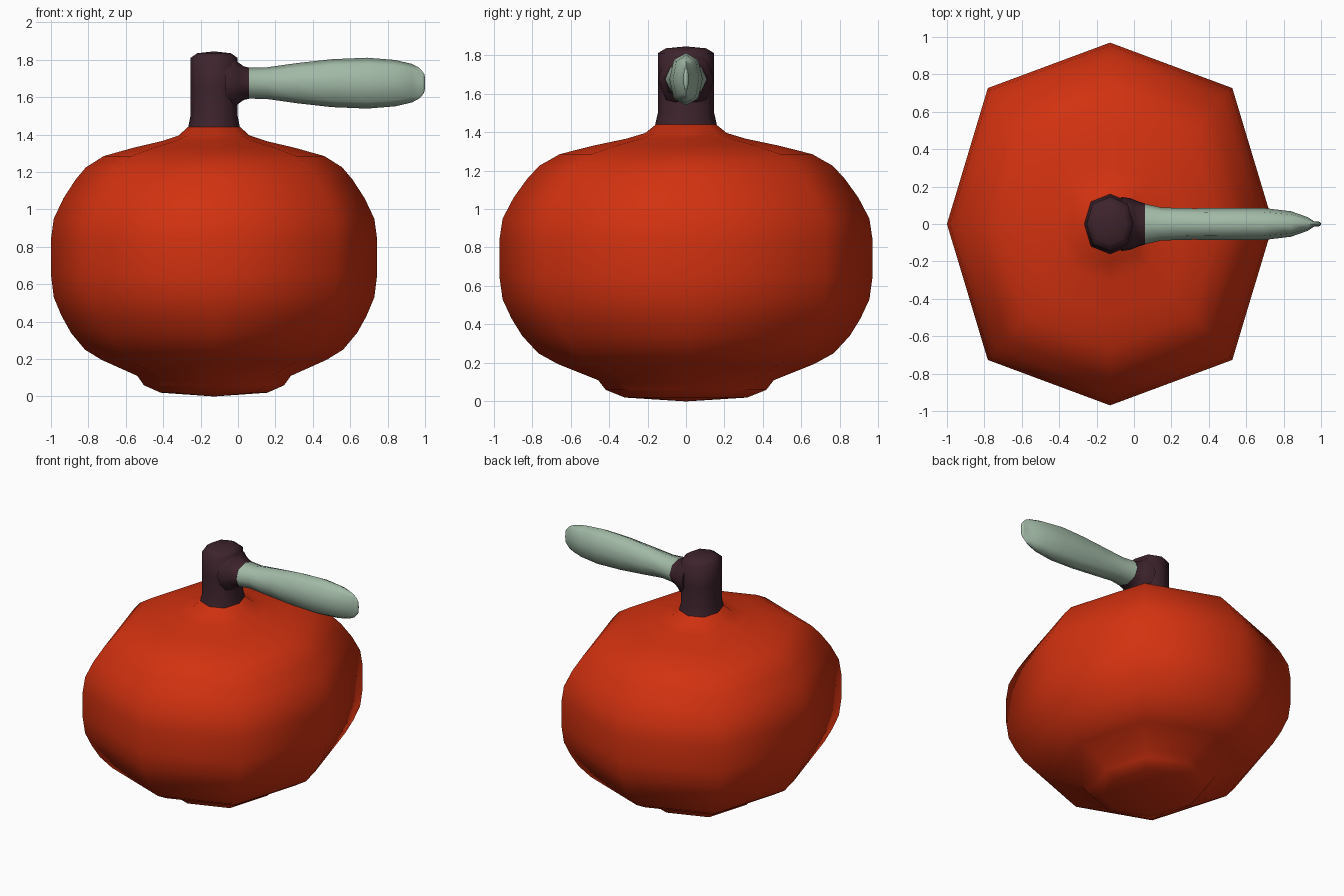
import bpy, bmesh, math
from mathutils import Vector

if "Cube" in bpy.data.objects:
    bpy.data.objects.remove(bpy.data.objects["Cube"])

SIDES = 8
AXIS_X = -0.128    # vertical axis of body and stem
ARM_Z = 1.675      # height of the handle axis


def material(name, rgb):
    m = bpy.data.materials.new(name)
    m.use_nodes = True
    m.diffuse_color = (*rgb, 1)
    m.node_tree.nodes["Principled BSDF"].inputs["Base Color"].default_value = (*rgb, 1)
    return m


def loft(name, rings, place, mat, diagonal, caps=(0, 0)):
    """Eight-sided loft; each ring is (position, radius a, radius b)."""
    bm = bmesh.new()
    loops = []
    for pos, a, b in rings:
        loop = []
        for i in range(SIDES):
            t = math.tau * i / SIDES
            k = diagonal if i % 2 else 1.0
            loop.append(bm.verts.new(place(pos, a * k * math.cos(t), b * k * math.sin(t))))
        loops.append(loop)
    for lo, hi in zip(loops, loops[1:]):
        for i in range(SIDES):
            j = (i + 1) % SIDES
            bm.faces.new((lo[i], lo[j], hi[j], hi[i]))
    # close both ends with slightly domed fans
    for loop, ring, bulge in ((loops[0], rings[0], -caps[0]), (loops[-1], rings[-1], caps[1])):
        tip = bm.verts.new(place(ring[0] + bulge, 0, 0))
        for i in range(SIDES):
            bm.faces.new((loop[i], loop[(i + 1) % SIDES], tip))
    bmesh.ops.recalc_face_normals(bm, faces=bm.faces)
    mesh = bpy.data.meshes.new(name)
    bm.to_mesh(mesh)
    bm.free()
    mesh.materials.append(mat)
    obj = bpy.data.objects.new(name, mesh)
    bpy.context.collection.objects.link(obj)
    bpy.ops.object.select_all(action='DESELECT')
    obj.select_set(True)
    bpy.context.view_layer.objects.active = obj
    bpy.ops.object.shade_smooth_by_angle(angle=math.radians(75))
    return obj


def upright(z, a, b):
    return Vector((AXIS_X + a, b, z))


def sideways(x, a, b):
    return Vector((x, a, ARM_Z + b))


red = material("warm red", (0.645, 0.031, 0.005))
dark = material("dark plum", (0.048, 0.017, 0.026))
green = material("pale sage", (0.36, 0.49, 0.385))

# Squat body with a foot and a short neck: (height, radius)
profile = [(0.02, 0.285), (0.06, 0.375), (0.11, 0.41), (0.195, 0.60),
           (0.25, 0.69), (0.34, 0.765), (0.43, 0.815), (0.53, 0.857),
           (0.65, 0.872), (0.84, 0.872), (0.95, 0.857), (1.06, 0.805),
           (1.16, 0.74), (1.225, 0.685), (1.285, 0.59), (1.33, 0.43),
           (1.365, 0.28), (1.395, 0.19), (1.44, 0.14)]
loft("body", [(z, r, r * 1.112) for z, r in profile], upright, red, 1.06, (0.02, 0))

# Upright stem
stem = [(1.44, 0.138), (1.5, 0.126), (1.65, 0.126), (1.81, 0.126), (1.835, 0.09)]
loft("stem", [(z, r, r * 1.16) for z, r in stem], upright, dark, 1.05, (0, 0.01))

# Flared socket between stem and handle: (x, half depth, half height)
loft("handle_socket", [(-0.07, 0.145, 0.16), (-0.02, 0.138, 0.14), (0.0, 0.13, 0.112),
                       (0.03, 0.118, 0.09), (0.06, 0.11, 0.083)], sideways, dark, 1.05)

# Handle, round at the socket and pinched flat at the end
loft("handle", [(0.06, 0.108, 0.083), (0.15, 0.088, 0.084), (0.32, 0.084, 0.108),
                (0.5, 0.086, 0.128), (0.69, 0.086, 0.136), (0.84, 0.068, 0.124),
                (0.93, 0.036, 0.103), (0.965, 0.012, 0.085), (0.985, 0.014, 0.065),
                (0.998, 0.008, 0.045)], sideways, green, 1.05, (0, 0.002))
